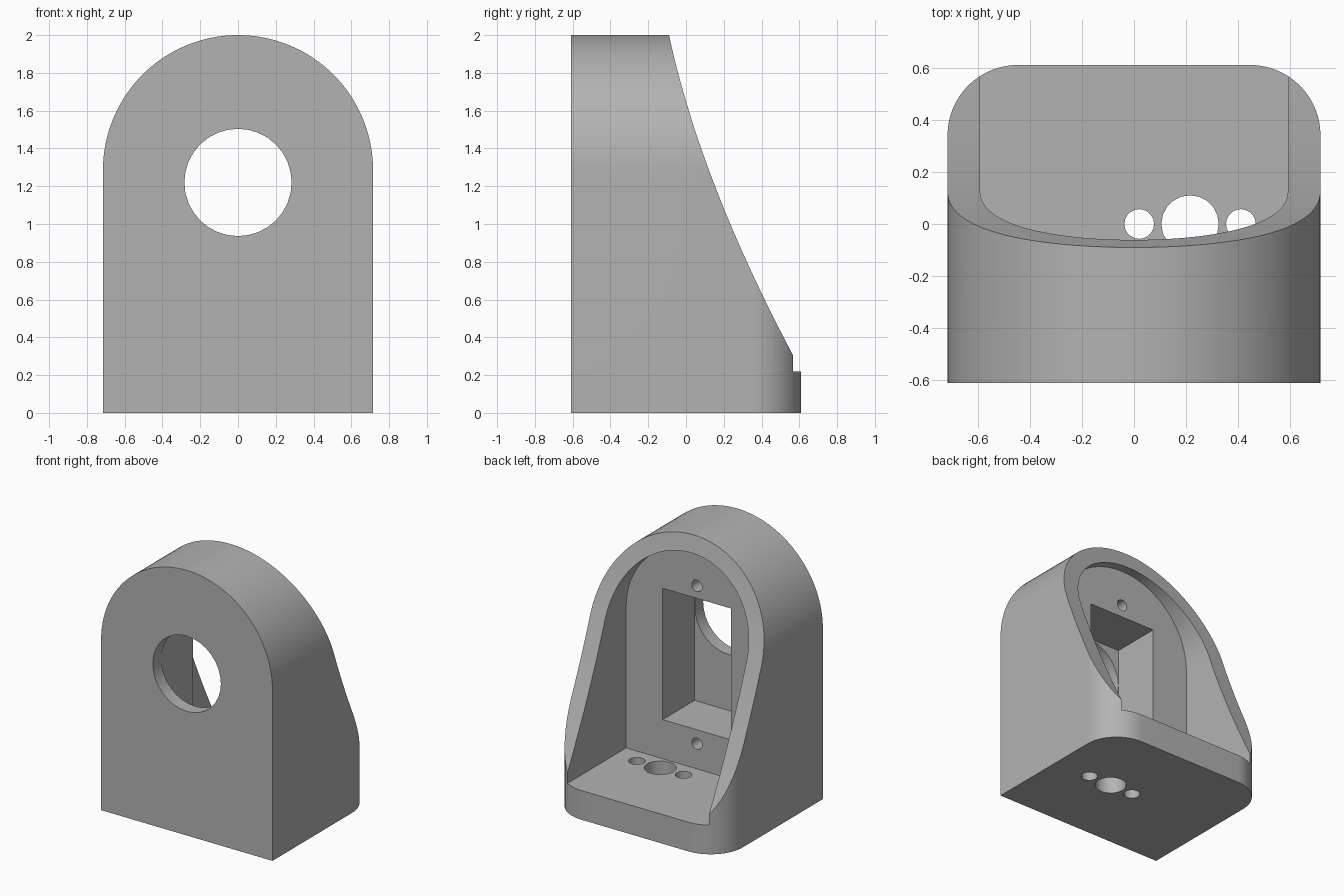
import bpy, bmesh
from math import sin, cos, pi, radians
from mathutils import Vector

cube = bpy.data.objects.get("Cube")
if cube:
    bpy.data.objects.remove(cube)

grey = bpy.data.materials.new("matte_grey")
grey.use_nodes = True
COLOUR = (0.45, 0.45, 0.45, 1)
grey.diffuse_color = COLOUR
grey.node_tree.nodes["Principled BSDF"].inputs["Base Color"].default_value = COLOUR

HALF_W, FRONT, BACK = 0.715, -0.61, 0.61
ARCH_Z, FLOOR_Z, INNER_W, RECESS_Y = 1.285, 0.22, 0.59, -0.13


def arc(cx, cy, r, a0, a1, n):
    steps = [radians(a0 + (a1 - a0) * i / n) for i in range(n + 1)]
    return [(cx + r * cos(a), cy + r * sin(a)) for a in steps]


def circle(cx, cy, r, n):
    return arc(cx, cy, r, 0, 360, n)[:-1]


def arch(half, bottom):
    return [(-half, bottom), (half, bottom)] + arc(0, ARCH_Z, half, 0, 180, 64)


def prism(name, profile, axis, lo, hi):
    """Extrude a closed 2D profile along an axis, from lo to hi."""
    place = {"x": lambda a, b, t: (t, a, b),
             "y": lambda a, b, t: (a, t, b),
             "z": lambda a, b, t: (a, b, t)}[axis]
    bm = bmesh.new()
    face = bm.faces.new([bm.verts.new(place(a, b, lo)) for a, b in profile])
    new = bmesh.ops.extrude_face_region(bm, geom=[face])["geom"]
    shift = Vector(place(0, 0, hi - lo))
    bmesh.ops.translate(bm, vec=shift, verts=[v for v in new if isinstance(v, bmesh.types.BMVert)])
    bmesh.ops.recalc_face_normals(bm, faces=bm.faces)
    mesh = bpy.data.meshes.new(name)
    bm.to_mesh(mesh)
    bm.free()
    mesh.materials.append(grey)
    obj = bpy.data.objects.new(name, mesh)
    bpy.context.collection.objects.link(obj)
    return obj


def carve(target, cutter, operation="DIFFERENCE"):
    """Apply a boolean, then discard the cutter."""
    cutter.hide_render = True
    mod = target.modifiers.new("carve", "BOOLEAN")
    mod.operation, mod.object, mod.solver = operation, cutter, "EXACT"
    bpy.context.view_layer.objects.active = target
    bpy.ops.object.modifier_apply(modifier=mod.name)
    bpy.data.objects.remove(cutter)


# Arched block with rounded rear corners
housing = prism("bracket_housing", arch(HALF_W, 0), "y", FRONT, BACK)
R = 0.27
plan = [(-HALF_W, FRONT - 0.1), (HALF_W, FRONT - 0.1)]
plan += arc(HALF_W - R, BACK - R, R, 0, 90, 16)
plan += arc(R - HALF_W, BACK - R, R, 90, 180, 16)
# The plan is a little wider at the sides so its walls do not coincide with the block
plan = [(x * 1.0005, y) for x, y in plan]
carve(housing, prism("plan_cutter", plan, "z", -0.1, 2.1), "INTERSECT")

# Concave sweep down the back
P0, P1, P2 = Vector((-0.09, 2.0)), Vector((0.085, 1.19)), Vector((0.615, 0.215))
sweep = [tuple(P0 * (1 - t) ** 2 + P1 * 2 * t * (1 - t) + P2 * t * t)
         for t in [i / 28 for i in range(29)]]
sweep = [(-0.112, 2.1)] + sweep + [(0.8, 0.215), (0.8, 2.1)]
carve(housing, prism("sweep_cutter", sweep, "x", -1, 1))

# Open recess above the base plate
carve(housing, prism("recess_cutter", arch(INNER_W, FLOOR_Z), "y", RECESS_Y, 0.9))

# Rectangular pocket behind the front wall, and the round front window
pocket = [(-0.285, 0.515), (0.285, 0.515), (0.285, 1.505), (-0.285, 1.505)]
carve(housing, prism("pocket_cutter", pocket, "y", -0.51, 0))
carve(housing, prism("window_cutter", circle(0, 1.22, 0.284, 32), "y", -0.8, -0.4))

# Screw holes above and below the pocket
for z in (0.41, 1.6):
    carve(housing, prism("screw_cutter", circle(0, z, 0.043, 20), "y", -0.4, 0))

# Cable hole and its two screw holes through the base plate
for x, r in ((0.02, 0.057), (0.215, 0.11), (0.41, 0.057)):
    carve(housing, prism("base_hole_cutter", circle(x, 0, r, 20), "z", -0.1, 0.3))

bpy.ops.object.select_all(action="DESELECT")
housing.select_set(True)
bpy.context.view_layer.objects.active = housing
bpy.ops.object.shade_smooth_by_angle(angle=radians(25))
